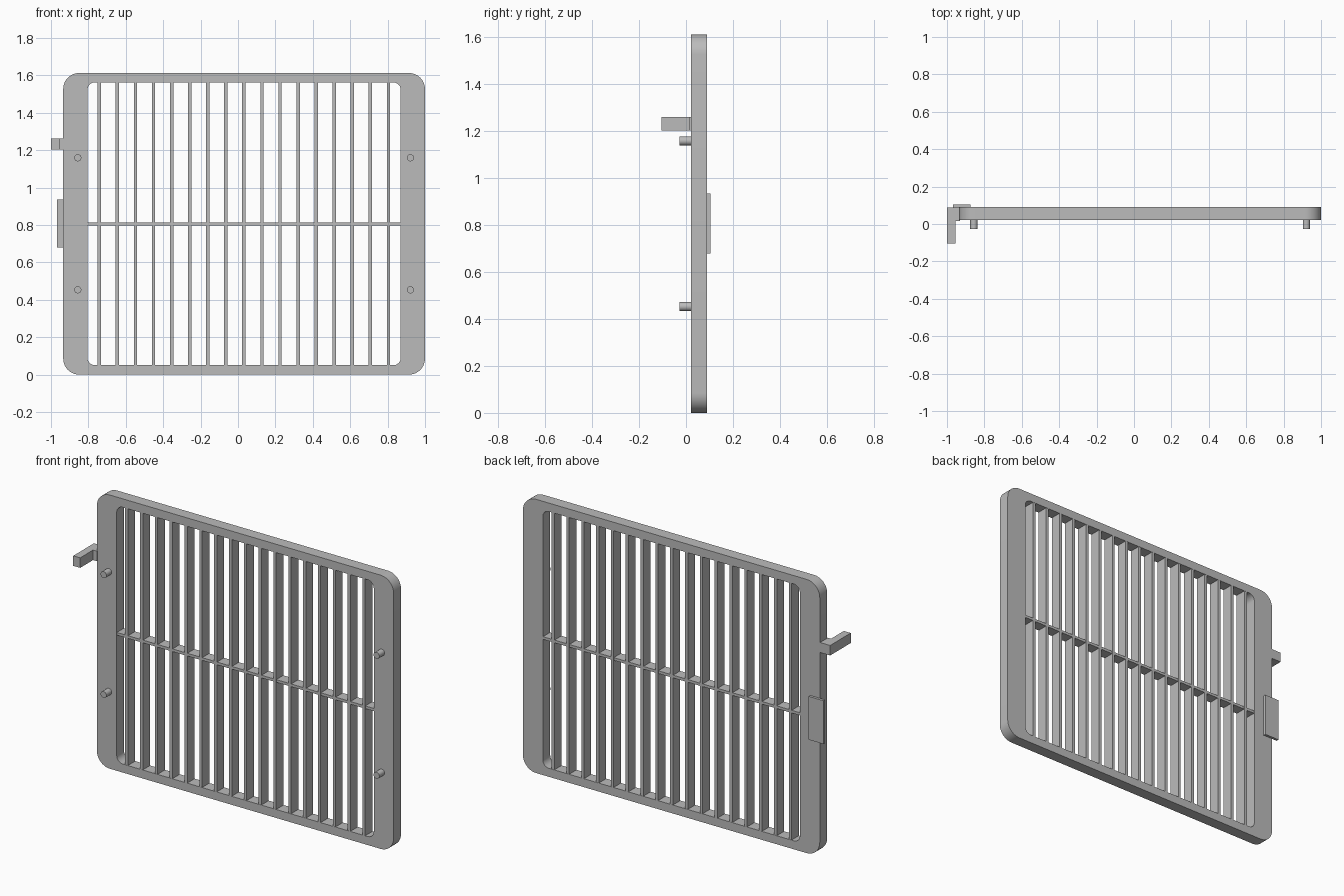
import bpy, bmesh, math

old = bpy.data.objects.get("Cube")
if old:
    bpy.data.objects.remove(old, do_unlink=True)

grey = bpy.data.materials.new("matte grey")
grey.use_nodes = True
grey.diffuse_color = (0.5, 0.5, 0.5, 1)
grey.node_tree.nodes["Principled BSDF"].inputs["Base Color"].default_value = (0.5, 0.5, 0.5, 1)

CX, CZ = 0.0325, 0.806      # centre of the panel
FRONT, BACK = 0.021, 0.09   # panel depth


def finish(name, bm):
    bmesh.ops.recalc_face_normals(bm, faces=bm.faces)
    mesh = bpy.data.meshes.new(name)
    bm.to_mesh(mesh)
    bm.free()
    mesh.materials.append(grey)
    obj = bpy.data.objects.new(name, mesh)
    bpy.context.collection.objects.link(obj)
    return obj


def box(name, x0, x1, y0, y1, z0, z1):
    bm = bmesh.new()
    bmesh.ops.create_cube(bm, size=1)
    for v in bm.verts:
        v.co = ((x0 + x1) / 2 + v.co.x * (x1 - x0),
                (y0 + y1) / 2 + v.co.y * (y1 - y0),
                (z0 + z1) / 2 + v.co.z * (z1 - z0))
    return finish(name, bm)


def cylinder(name, x, z, radius, y0, y1, sides=32):
    bm = bmesh.new()
    bmesh.ops.create_cone(bm, cap_ends=True, segments=sides, radius1=radius,
                          radius2=radius, depth=y1 - y0)
    for v in bm.verts:
        v.co = (x + v.co.x, (y0 + y1) / 2 + v.co.z, z + v.co.y)
    return finish(name, bm)


def rounded_rect(half_w, half_h, radius, steps=10):
    points = []
    for quarter, (sx, sz) in enumerate([(1, 1), (-1, 1), (-1, -1), (1, -1)]):
        for i in range(steps + 1):
            a = math.pi / 2 * (quarter + i / steps)
            points.append((CX + sx * (half_w - radius) + radius * math.cos(a),
                           CZ + sz * (half_h - radius) + radius * math.sin(a)))
    return points


def smooth(obj):
    bpy.ops.object.select_all(action='DESELECT')
    obj.select_set(True)
    bpy.context.view_layer.objects.active = obj
    bpy.ops.object.shade_smooth_by_angle(angle=math.radians(35))


# Frame: rounded ring with a rounded opening
outer = rounded_rect(0.967, 0.806, 0.085)
inner = rounded_rect(0.8375, 0.756, 0.04)
bm = bmesh.new()
loops = [[bm.verts.new((x, y, z)) for x, z in pts]
         for pts, y in ((outer, FRONT), (outer, BACK), (inner, BACK), (inner, FRONT))]
count = len(outer)
for a, b in zip(loops, loops[1:] + loops[:1]):
    for i in range(count):
        j = (i + 1) % count
        bm.faces.new((a[i], a[j], b[j], b[i]))
frame = finish("frame", bm)

# Round front pockets that just break into the opening, and locating pegs
for side, sx in (("right", -1), ("left", 1)):
    for level, sz in (("lower", -1), ("upper", 1)):
        x = CX + sx * 0.889
        cutter = cylinder(f"pocket_cutter_{level}_{side}", x, CZ + sz * 0.645,
                          0.055, FRONT - 0.03, FRONT + 0.05, 48)
        cutter.hide_render = True
        cutter.hide_set(True)
        cut = frame.modifiers.new("pocket", 'BOOLEAN')
        cut.operation, cut.solver, cut.object = 'DIFFERENCE', 'EXACT', cutter
        smooth(cylinder(f"peg_{level}_{side}", x, CZ + sz * 0.353,
                        0.019, -0.028, FRONT + 0.004))

# Apply the cuts, then drop the helpers
bpy.context.view_layer.update()
cut_mesh = bpy.data.meshes.new_from_object(
    frame.evaluated_get(bpy.context.evaluated_depsgraph_get()))
frame.modifiers.clear()
frame.data = cut_mesh
for obj in list(bpy.data.objects):
    if obj.name.startswith("pocket_cutter"):
        bpy.data.objects.remove(obj, do_unlink=True)
smooth(frame)

# Grille: upright slats and one cross bar
for i in range(17):
    x = CX - 0.001 + (i - 8) * 0.0966
    box(f"slat_{i + 1}", x - 0.009, x + 0.009, FRONT + 0.001, BACK - 0.001, 0.045, 1.567)
box("cross_bar", CX - 0.84, CX + 0.84, FRONT + 0.002, BACK - 0.002, 0.798, 0.814)

# Latch hook on the right edge, and the tab behind it
box("hook_arm", -1, -0.955, -0.105, 0.087, 1.203, 1.262)
box("hook_root", -0.957, -0.93, 0.015, 0.087, 1.203, 1.262)
box("rear_tab", -0.969, -0.873, BACK - 0.001, 0.105, 0.68, 0.935)
